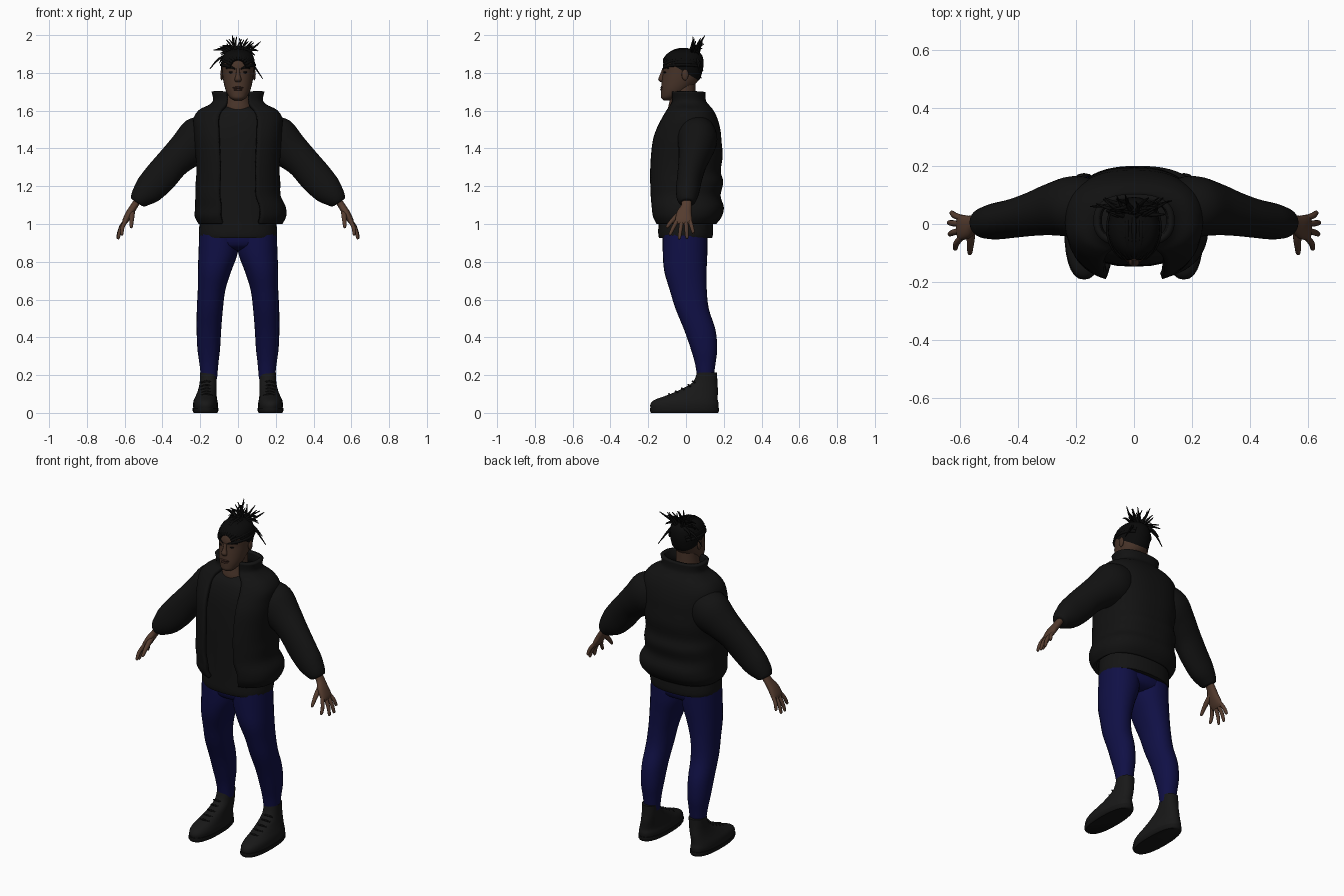
import bpy, bmesh, math, random
from mathutils import Vector

cube = bpy.data.objects.get("Cube")
if cube:
    bpy.data.objects.remove(cube, do_unlink=True)


def material(name, rgb):
    m = bpy.data.materials.new(name)
    m.use_nodes = True
    m.diffuse_color = (*rgb, 1)
    bsdf = m.node_tree.nodes["Principled BSDF"]
    bsdf.inputs["Base Color"].default_value = (*rgb, 1)
    bsdf.inputs["Roughness"].default_value = 0.8
    return m


JACKET = material("jacket black", (0.006, 0.006, 0.006))
SHIRT = material("shirt black", (0.007, 0.007, 0.007))
DENIM = material("navy denim", (0.005, 0.005, 0.06))
HAND = material("warm brown skin", (0.09, 0.045, 0.028))
FACE = material("deep brown skin", (0.065, 0.034, 0.022))
LIP = material("dark lip brown", (0.04, 0.018, 0.013))
HAIR = material("hair black", (0.003, 0.003, 0.003))
SHOE = material("shoe charcoal", (0.009, 0.009, 0.009))


def spline(rings, steps):
    """Smoothly interpolate a list of (x, y, z, rx, ry) rings."""
    out = []
    for i in range(len(rings) - 1):
        a, b, c, d = (rings[max(i - 1, 0)], rings[i], rings[i + 1],
                      rings[min(i + 2, len(rings) - 1)])
        for s in range(steps):
            t = s / steps
            out.append([0.5 * (2 * q + (r - p) * t + (2 * p - 5 * q + 4 * r - e) * t * t
                               + (3 * q - p - 3 * r + e) * t ** 3)
                        for p, q, r, e in zip(a, b, c, d)])
    return out + [list(rings[-1])]


def loft(bm, rings, follow, power, gap, segs, steps):
    """Skin rings into a tube; follow turns them along the path, gap opens the front."""
    rings = spline(rings, steps)
    centres = [Vector(r[:3]) for r in rings]
    whole = (centres[-1] - centres[0]).normalized()
    ref = Vector((0, 1, 0)) if abs(whole.y) < 0.8 else Vector((1, 0, 0))
    count = segs + 1 if gap else segs
    loops = []
    for i, r in enumerate(rings):
        u, v = Vector((1, 0, 0)), Vector((0, 1, 0))
        if follow:
            t = (centres[min(i + 1, len(rings) - 1)] - centres[max(i - 1, 0)]).normalized()
            v = (ref - t * ref.dot(t)).normalized()
            u = v.cross(t)
        loop = []
        for k in range(count):
            a = math.radians(-90 + gap + (360 - 2 * gap) * k / segs)
            c, s = math.cos(a), math.sin(a)
            c = math.copysign(abs(c) ** (2 / power), c)
            s = math.copysign(abs(s) ** (2 / power), s)
            loop.append(bm.verts.new(centres[i] + u * c * r[3] + v * s * r[4]))
        loops.append(loop)
    for lo, hi in zip(loops, loops[1:]):
        for k in range(segs):
            n = (k + 1) % count
            bm.faces.new((lo[k], lo[n], hi[n], hi[k]))
    if not gap:
        bm.faces.new(loops[0][::-1])
        bm.faces.new(loops[-1])


def build(name, mat, parts, mirror=False, follow=False, power=2.0, gap=0,
          segs=28, steps=4, cut=None):
    bm = bmesh.new()
    for rings in parts:
        loft(bm, rings, follow, power, gap, segs, steps)
    if not gap:
        bmesh.ops.recalc_face_normals(bm, faces=bm.faces)
    if cut:
        bmesh.ops.bisect_plane(bm, geom=bm.verts[:] + bm.edges[:] + bm.faces[:],
                               plane_co=cut[0], plane_no=cut[1], clear_inner=True)
    mesh = bpy.data.meshes.new(name)
    bm.to_mesh(mesh)
    bm.free()
    mesh.materials.append(mat)
    ob = bpy.data.objects.new(name, mesh)
    bpy.context.collection.objects.link(ob)
    bpy.ops.object.select_all(action='DESELECT')
    ob.select_set(True)
    bpy.context.view_layer.objects.active = ob
    bpy.ops.object.shade_smooth_by_angle(angle=math.radians(50))
    if mirror:
        ob.modifiers.new("Mirror", 'MIRROR').use_mirror_merge = False
    return ob


def stack(rows):
    """Rows of (z, front y, back y, half width) become level rings."""
    return [(0, (f + b) / 2, z, w, (b - f) / 2) for z, f, b, w in rows]


def blob(x, y, z, w, d, h):
    """Ellipsoid rings."""
    angles = [math.radians(-85 + 17 * i) for i in range(11)]
    return [(x, y, z + h * math.sin(a), w * math.cos(a), d * math.cos(a)) for a in angles]


# Trousers
build("trouser_leg", DENIM, [[
    (.101, -.005, .97, .103, .118), (.105, -.005, .85, .104, .118),
    (.124, -.003, .75, .088, .112), (.14, .012, .65, .073, .098),
    (.149, .033, .55, .069, .088), (.154, .073, .44, .065, .083),
    (.155, .095, .34, .06, .07), (.154, .102, .26, .05, .054),
    (.153, .103, .18, .042, .042)]], mirror=True, power=2.15)
build("trouser_seat", DENIM, [stack([
    (.86, -.06, .06, .1), (.89, -.112, .108, .18), (.98, -.12, .118, .2)])], power=2.4)

# Shoes with soles and laces
build("shoe", SHOE, [[
    (.172, -.008, .02, .064, .178), (.172, -.008, .045, .066, .181),
    (.172, 0, .068, .062, .168), (.168, .032, .092, .055, .136),
    (.163, .066, .12, .049, .103), (.158, .1, .16, .045, .066),
    (.156, .112, .215, .044, .053)]], mirror=True, power=2.3)
build("shoe_sole", SHIRT, [[
    (.172, -.008, 0, .062, .176), (.172, -.008, .01, .068, .183),
    (.172, -.008, .026, .068, .183)]], mirror=True, power=2.4, steps=2)
build("shoe_laces", JACKET, [
    [(.135, y + .012, z - .008, .004, .004), (.166, y, z, .005, .005),
     (.197, y + .012, z - .008, .004, .004)]
    for y, z in ((-.09, .1), (-.055, .114), (-.022, .13), (.012, .148), (.035, .168))],
    mirror=True, follow=True, segs=8)

# Shirt with its hem below the jacket
build("shirt", SHIRT, [stack([
    (.925, -.142, .138, .202), (.95, -.147, .143, .207), (1.02, -.146, .143, .203),
    (1.15, -.146, .14, .195), (1.35, -.146, .14, .195), (1.48, -.14, .14, .2),
    (1.56, -.122, .13, .18), (1.6, -.1, .11, .13), (1.625, -.075, .09, .088)])], power=2.4)

# Padded open jacket with a standing collar
jacket = build("jacket_body", JACKET, [[(.013 if r[2] < 1.12 else 0, *r[1:]) for r in stack([
    (1.0, -.165, .16, .222), (1.04, -.185, .19, .242), (1.09, -.192, .2, .24),
    (1.15, -.197, .183, .226), (1.22, -.2, .197, .224), (1.28, -.2, .184, .22),
    (1.36, -.196, .194, .225), (1.44, -.186, .188, .232), (1.5, -.167, .182, .235),
    (1.56, -.136, .166, .235), (1.605, -.108, .143, .205), (1.63, -.09, .122, .155),
    (1.655, -.078, .105, .132), (1.7, -.08, .103, .14)])]],
    power=2.5, gap=21, segs=56)
solid = jacket.modifiers.new("Thickness", 'SOLIDIFY')
solid.thickness = .022
solid.offset = -1

build("jacket_sleeve", JACKET, [[
    (.13, .055, 1.5, .09, .09), (.2, .06, 1.45, .122, .106), (.28, .05, 1.385, .1, .09),
    (.345, .035, 1.325, .088, .076), (.41, .02, 1.25, .088, .067),
    (.47, .01, 1.185, .08, .063), (.508, .005, 1.147, .062, .056),
    (.53, .005, 1.122, .046, .046), (.536, .005, 1.114, .034, .036)]],
    mirror=True, follow=True)

# Hands
build("palm", HAND, [[
    (.515, .005, 1.15, .018, .026), (.55, .002, 1.095, .019, .028),
    (.575, -.01, 1.055, .02, .04), (.596, -.012, 1.018, .016, .044),
    (.604, -.012, 1.0, .009, .038)]], mirror=True, follow=True, power=2.3)
fingers = []
for root, tip in ((-.046, (.617, -.087, .94)), (-.022, (.637, -.036, .92)),
                  (.0, (.64, .005, .922)), (.02, (.63, .04, .95))):
    a, b = Vector((.594, root, 1.02)), Vector(tip)
    mid = a.lerp(b, .5) + Vector((.006, 0, .002))
    fingers.append([(*a, .011, .011), (*mid, .0105, .0105),
                    (*a.lerp(b, .93), .008, .008), (*b, .002, .002)])
fingers.append([(.56, -.01, 1.075, .015, .014), (.562, -.05, 1.04, .014, .014),
                (.564, -.08, 1.01, .011, .011), (.565, -.1, .985, .008, .008),
                (.565, -.105, .979, .002, .002)])
build("fingers", HAND, fingers, mirror=True, follow=True, segs=12)

# Head and neck
skull = [(1.653, -.115, -.08, .018), (1.667, -.131, -.05, .04), (1.69, -.133, -.005, .057),
         (1.72, -.132, .03, .069), (1.76, -.128, .065, .078), (1.8, -.123, .08, .083),
         (1.84, -.122, .087, .085), (1.88, -.108, .083, .078), (1.905, -.085, .065, .06),
         (1.92, -.05, .035, .03)]
build("head", FACE, [stack(skull)], power=2.1)
build("neck", FACE, [stack([(1.57, -.09, .07, .09), (1.61, -.095, .06, .08),
                            (1.66, -.085, .05, .066), (1.74, -.07, .05, .06)])])
build("nose", FACE, [[(0, -.12, 1.822, .008, .006), (0, -.127, 1.79, .011, .011),
                      (0, -.132, 1.766, .018, .015), (0, -.127, 1.752, .013, .009)]], segs=16)
build("ears", FACE, [blob(.086, -.005, 1.79, .008, .018, .03)], mirror=True, segs=16, steps=1)
build("lips", LIP, [blob(0, -.124, 1.722, .029, .012, .007),
                    blob(0, -.125, 1.711, .025, .012, .007)], segs=16, steps=1)
build("eyes", HAIR, [blob(.034, -.11, 1.803, .015, .008, .006)], mirror=True, segs=16, steps=1)
build("eyebrows", HAIR, [[(.013, -.121, 1.82, .003, .003), (.036, -.114, 1.829, .006, .006),
                          (.063, -.092, 1.824, .003, .003)]], mirror=True, follow=True, segs=10)

# Braided hair: close cap, rows running to the crown, loose locks
build("hair_cap", HAIR, [stack([(z + .004, f - .004, b + .006, w + .005)
                                for z, f, b, w in skull])],
      power=2.1, cut=((0, 0, 1.8), (0, .6, 1)))
rows = []
for i in range(11):
    tilt = math.radians(-80 + 16 * i)
    row = []
    for j in range(8):
        phi = math.radians(25 + 17 * j)
        row.append((.09 * math.sin(tilt) * math.sin(phi), -.015 - .112 * math.cos(phi),
                    1.825 + .1 * math.cos(tilt) * math.sin(phi), .008, .008))
    rows.append(row)
build("hair_rows", HAIR, rows, follow=True, segs=8, steps=2)

random.seed(4)
tips = [(-.03, .1, 1.998), (-.15, .06, 1.82), (-.13, .07, 1.92), (.13, .08, 1.77),
        (.12, .08, 1.965), (.1, .09, 1.81), (-.1, .09, 1.85)]
for i in range(26):
    a = math.radians(-95 + 190 * i / 25)
    reach = random.uniform(.7, 1)
    tips.append((.115 * math.sin(a) * reach, random.uniform(.03, .1),
                 1.9 + .095 * math.cos(a) * reach))
locks = []
for tip in tips:
    b = Vector(tip)
    a = Vector((b.x * .25, random.uniform(.02, .065), 1.9))
    mid = a.lerp(b, .5) + Vector((random.uniform(-.012, .012), 0, .014 if b.z < 1.95 else 0))
    locks.append([(*a, .008, .008), (*mid, .006, .006), (*b, .002, .002)])
build("hair_locks", HAIR, locks, follow=True, segs=8)
